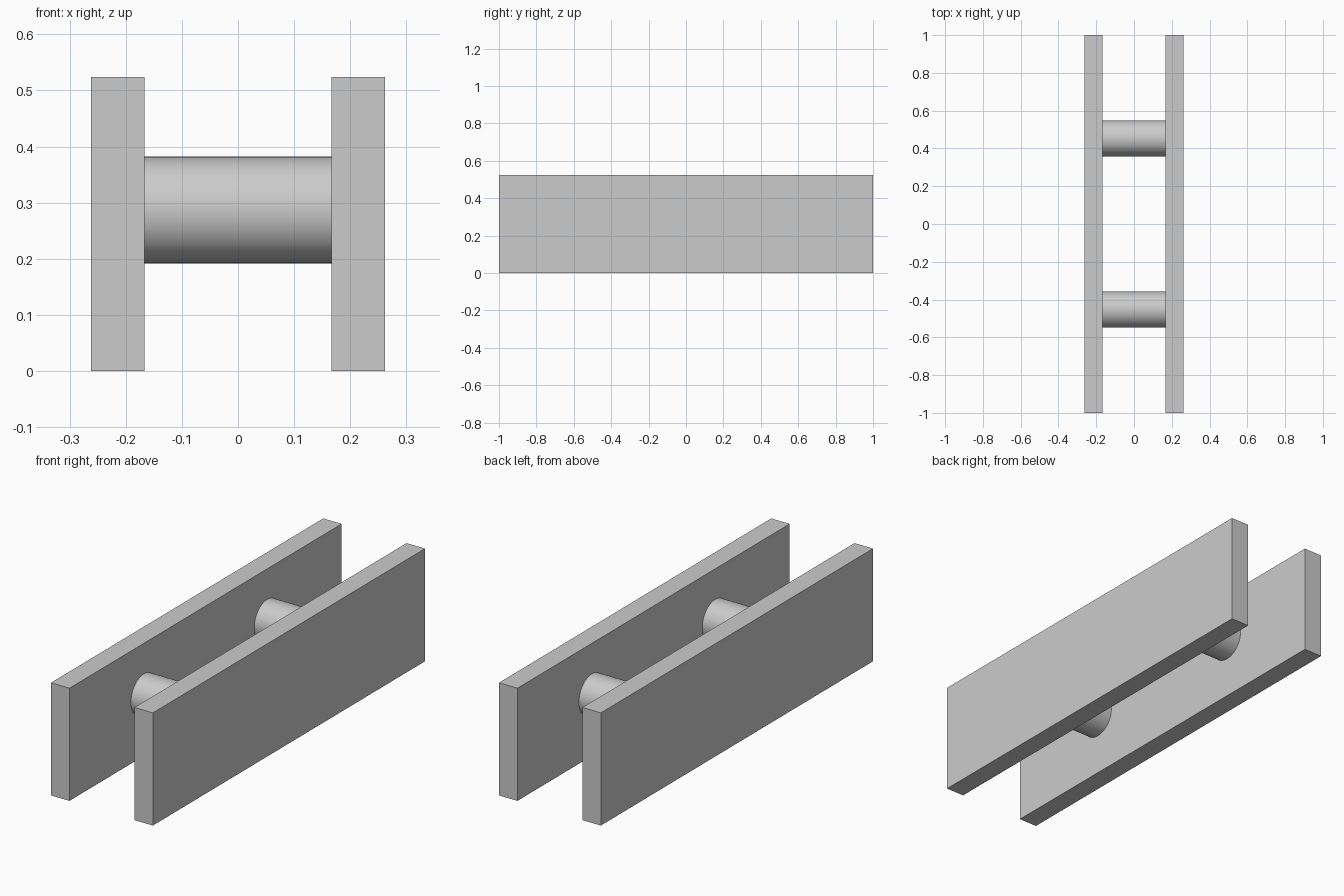
import bpy
import math

cube = bpy.data.objects.get("Cube")
if cube:
    bpy.data.objects.remove(cube, do_unlink=True)

LENGTH, HEIGHT = 2.0, 0.524
INNER, OUTER = 0.167, 0.262      # side faces of each plate
ROD_RADIUS, ROD_Y, ROD_Z = 0.095, 0.453, 0.287

grey = bpy.data.materials.new("light_grey")
grey.use_nodes = True
colour = (0.6, 0.6, 0.6, 1.0)
grey.diffuse_color = colour
grey.node_tree.nodes["Principled BSDF"].inputs["Base Color"].default_value = colour


def finish(name):
    obj = bpy.context.object
    obj.name = name
    obj.data.materials.append(grey)
    return obj


# Upright side plates
for name, side in (("left_plate", 1), ("right_plate", -1)):
    bpy.ops.mesh.primitive_cube_add(
        size=1, location=(side * (INNER + OUTER) / 2, 0, HEIGHT / 2))
    plate = finish(name)
    plate.scale = (OUTER - INNER, LENGTH, HEIGHT)
    bpy.ops.object.transform_apply(location=False, rotation=False, scale=True)

# Round cross rods joining the plates
for name, end in (("front_rod", -1), ("back_rod", 1)):
    bpy.ops.mesh.primitive_cylinder_add(
        vertices=64, radius=ROD_RADIUS, depth=2 * INNER,
        location=(0, end * ROD_Y, ROD_Z), rotation=(0, math.pi / 2, 0))
    finish(name)
    bpy.ops.object.shade_smooth_by_angle(angle=math.radians(40))
